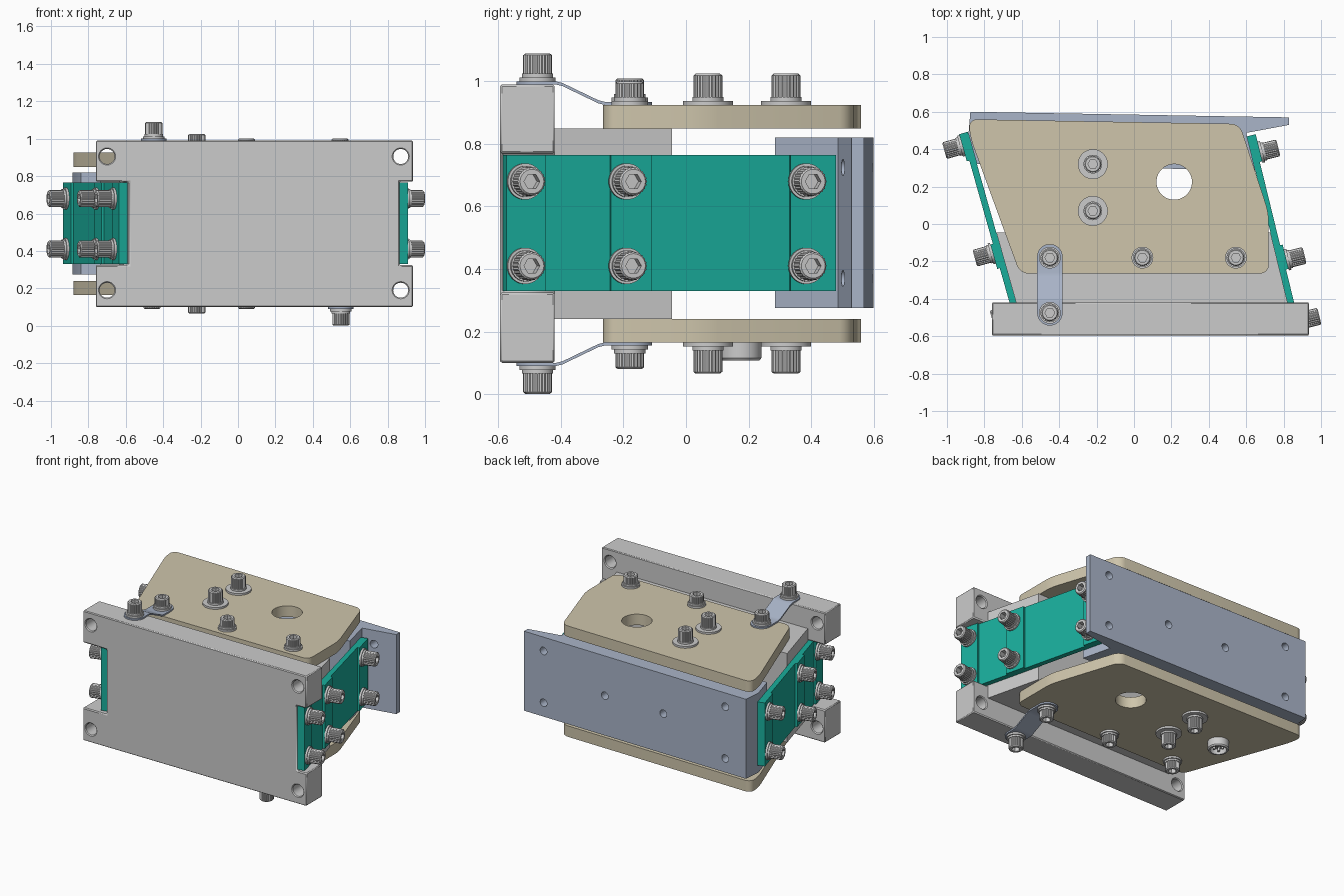
import bpy, bmesh
from math import sin, cos, pi, sqrt
from mathutils import Vector

if "Cube" in bpy.data.objects:
    bpy.data.objects.remove(bpy.data.objects["Cube"])

H = 1.09  # total height; the lower half mirrors the upper about H / 2


def material(name, rgb):
    m = bpy.data.materials.new(name)
    m.diffuse_color = (*rgb, 1)
    m.use_nodes = True
    m.node_tree.nodes["Principled BSDF"].inputs["Base Color"].default_value = m.diffuse_color
    return m


GREEN = material("green", (0.01, 0.42, 0.33))
CREAM = material("cream", (0.62, 0.56, 0.41))
BLUE = material("blue_grey", (0.40, 0.46, 0.58))


def finish(name, bm, mat=None):
    bmesh.ops.recalc_face_normals(bm, faces=bm.faces)
    me = bpy.data.meshes.new(name)
    bm.to_mesh(me)
    bm.free()
    if mat:
        me.materials.append(mat)
    ob = bpy.data.objects.new(name, me)
    bpy.context.collection.objects.link(ob)
    return ob


def loft(name, loops, mat=None):
    """Bridge equal-length vertex loops and cap both ends."""
    bm = bmesh.new()
    rows = [[bm.verts.new(p) for p in loop] for loop in loops]
    n = len(rows[0])
    for a, b in zip(rows, rows[1:]):
        for i in range(n):
            j = (i + 1) % n
            bm.faces.new((a[i], a[j], b[j], b[i]))
    bm.faces.new(rows[0])
    bm.faces.new(rows[-1])
    return finish(name, bm, mat)


def prism(name, pts, z0, z1, mat=None, r=0):
    """Extrude an XY outline, optionally with rounded corners."""
    bm = bmesh.new()
    bm.faces.new([bm.verts.new((x, y, z0)) for x, y in pts])
    if r:
        bmesh.ops.bevel(bm, geom=bm.verts[:], offset=r, segments=5,
                        profile=0.5, affect='VERTICES')
    ret = bmesh.ops.extrude_face_region(bm, geom=bm.faces[:])
    bmesh.ops.translate(bm, vec=(0, 0, z1 - z0),
                        verts=[v for v in ret["geom"] if isinstance(v, bmesh.types.BMVert)])
    return finish(name, bm, mat)


def ring(r, z, n=48, knurl=0.0, hexagon=False):
    out = []
    for i in range(n):
        a = 2 * pi * i / n
        q = r - knurl * (i % 2)
        if hexagon:
            q = r * cos(pi / 6) / cos(a % (pi / 3) - pi / 6)
        out.append((q * cos(a), q * sin(a), z))
    return out


def place(ob, loc, axis):
    ob.location = loc
    ob.rotation_mode = 'QUATERNION'
    ob.rotation_quaternion = Vector(axis).to_track_quat('Z', 'Y')
    return ob


def cylinder(name, r, length, loc, axis):
    return place(loft(name, [ring(r, 0), ring(r, length)]), loc, axis)


def bolt(name, loc, axis, h=0.09, washer=0.058):
    """Knurled socket-head screw on a washer and a spring washer."""
    loops = [ring(washer, 0), ring(washer, 0.013), ring(0.05, 0.013), ring(0.05, 0.025),
             ring(0.046, 0.025, knurl=0.003), ring(0.046, h - 0.006, knurl=0.003),
             ring(0.039, h), ring(0.026, h, hexagon=True), ring(0.026, h - 0.04, hexagon=True)]
    return place(loft(name, loops), loc, axis)


def cut(ob, cutter):
    cutter.hide_render = True
    bpy.context.view_layer.objects.active = ob
    m = ob.modifiers.new("cut", 'BOOLEAN')
    m.operation = 'DIFFERENCE'
    m.object = cutter
    bpy.context.view_layer.update()
    bpy.ops.object.modifier_apply(modifier=m.name)
    bpy.data.objects.remove(cutter)


def bevel(ob, w):
    m = ob.modifiers.new("edge", 'BEVEL')
    m.width = w
    m.segments = 1
    m.limit_method = 'ANGLE'


# outer face lines of the flexures: x = x0 + k * y
LINES = {"left": (-0.799, -0.283, -1), "right": (0.768, -0.244, 1)}
TH = 0.048


def inner(side, y):
    x0, k, s = LINES[side]
    return (x0 + k * y - s * TH * sqrt(1 + k * k), y)


# base plate with side notches and corner holes
base = prism("base_plate", [(-0.76, -0.595), (0.935, -0.595), (0.935, -0.42), (-0.76, -0.42)], 0.1, 0.99)
for side, far in (("left", -1.2), ("right", 1.2)):
    cut(base, prism("notch", [inner(side, -0.7), inner(side, -0.3), (far, -0.3), (far, -0.7)], 0.325, 0.77))
for x in (-0.70, 0.87):
    for z in (0.19, 0.905):
        cut(base, cylinder("hole", 0.04, 0.4, (x, -0.7, z), (0, 1, 0)))
bevel(base, 0.006)

# inner block behind the base plate, between the flexures
prism("inner_block", [inner("left", -0.42), inner("right", -0.42),
                      inner("right", -0.045), inner("left", -0.045)], 0.24, 0.85)

# moving rear bracket with mounting holes
bracket = prism("rear_bracket", [(-0.875, 0.60), (0.83, 0.57), (0.83, 0.53), inner("right", 0.487),
                                 inner("right", 0.285), inner("left", 0.32), inner("left", 0.48)],
                0.275, 0.82, BLUE)
for x, z in ((0.68, 0.37), (0.68, 0.725), (-0.715, 0.37), (-0.715, 0.725), (0.21, 0.547), (-0.24, 0.547)):
    cut(bracket, cylinder("hole", 0.026, 0.22, (x, 0.47, z), (0, 1, 0)))

# flexure strips with raised clamping pads and their bolts
for side, (x0, k, s) in LINES.items():
    d = Vector((k, 1, 0)).normalized()
    n = Vector((s, -s * k, 0)).normalized()
    o = Vector((x0, 0, 0))
    t = -0.014
    prof = [(-0.575, -TH), (-0.575, 0), (-0.45, 0), (-0.45, t), (-0.24, t), (-0.24, 0), (-0.11, 0),
            (-0.11, t), (0.335, t), (0.335, 0), (0.48, 0), (0.48, -TH)]
    pts = [(o + d * (y / d.y) + n * q).xy for y, q in prof]
    prism(side + "_flexure", pts, 0.33, 0.765, GREEN)
    for y in (0.40, -0.175, -0.50):
        for z in (0.41, 0.68):
            yb = y - n.y * 0.07
            bolt(side + "_bolt", (x0 + k * yb, yb, z), n, 0.1)

# upper and lower cover plates with straps and screws
outline = [(-0.885, 0.56), (0.565, 0.535), (0.72, 0.06), (0.72, -0.265), (-0.61, -0.265), (-0.875, 0.46)]
for level, sgn, strap_x in (("upper", 1, -0.45), ("lower", -1, 0.55)):
    def zz(z):
        return z if sgn > 0 else H - z - 0.01 * (z < 0)
    axis = (0, 0, sgn)
    z0, z1 = sorted((zz(0.85), zz(0.925)))
    plate = prism(level + "_cover", outline, z0, z1, CREAM, r=0.045)
    cut(plate, cylinder("hole", 0.095, 0.4, (0.215, 0.225, z0 - 0.15), (0, 0, 1)))

    # cranked strap with round ends
    r, ya, yb = 0.068, -0.475, -0.175
    arc = [i * pi / 16 for i in range(1, 9)]
    rows = [(ya - r * cos(a), r * sin(a)) for a in arc]
    rows += [(y, r) for y in (-0.415, -0.395, -0.28, -0.26)]
    rows += [(yb + r * cos(a), r * sin(a)) for a in reversed(arc)]
    loops = []
    for y, w in rows:
        f = min(1, max(0, (y + 0.405) / 0.135))
        z = 0.99 - 0.065 * f
        loops.append([(strap_x + e * w, y, zz(z + h)) for e, h in ((-1, 0), (1, 0), (1, 0.01), (-1, 0.01))])
    loft(level + "_strap", loops, BLUE)
    bolt(level + "_base_bolt", (strap_x, ya, zz(1.0)), axis, 0.09)

    for x in (-0.46, 0.045, 0.545):
        on_strap = abs(x - strap_x) < 0.1
        bolt(level + "_cover_bolt", (strap_x if on_strap else x, -0.18, zz(0.935 if on_strap else 0.925)),
             axis, 0.075)
    for y in (0.07, 0.32):
        bolt(level + "_large_bolt", (-0.22, y, zz(0.925)), axis, 0.1, 0.08)

# round connector under the lower cover, with pins in its recess
socket = [ring(0.066, 0), ring(0.066, 0.05), ring(0.06, 0.058), ring(0.05, 0.058), ring(0.05, 0.02)]
place(loft("connector", socket), (-0.53, 0.175, 0.165), (0, 0, -1))
for i in range(4):
    a = pi / 4 + i * pi / 2
    cylinder("connector_pin", 0.008, 0.03, (-0.53 + 0.026 * cos(a), 0.175 + 0.026 * sin(a), 0.145), (0, 0, -1))

bpy.ops.object.select_all(action='SELECT')
bpy.ops.object.shade_smooth_by_angle()
